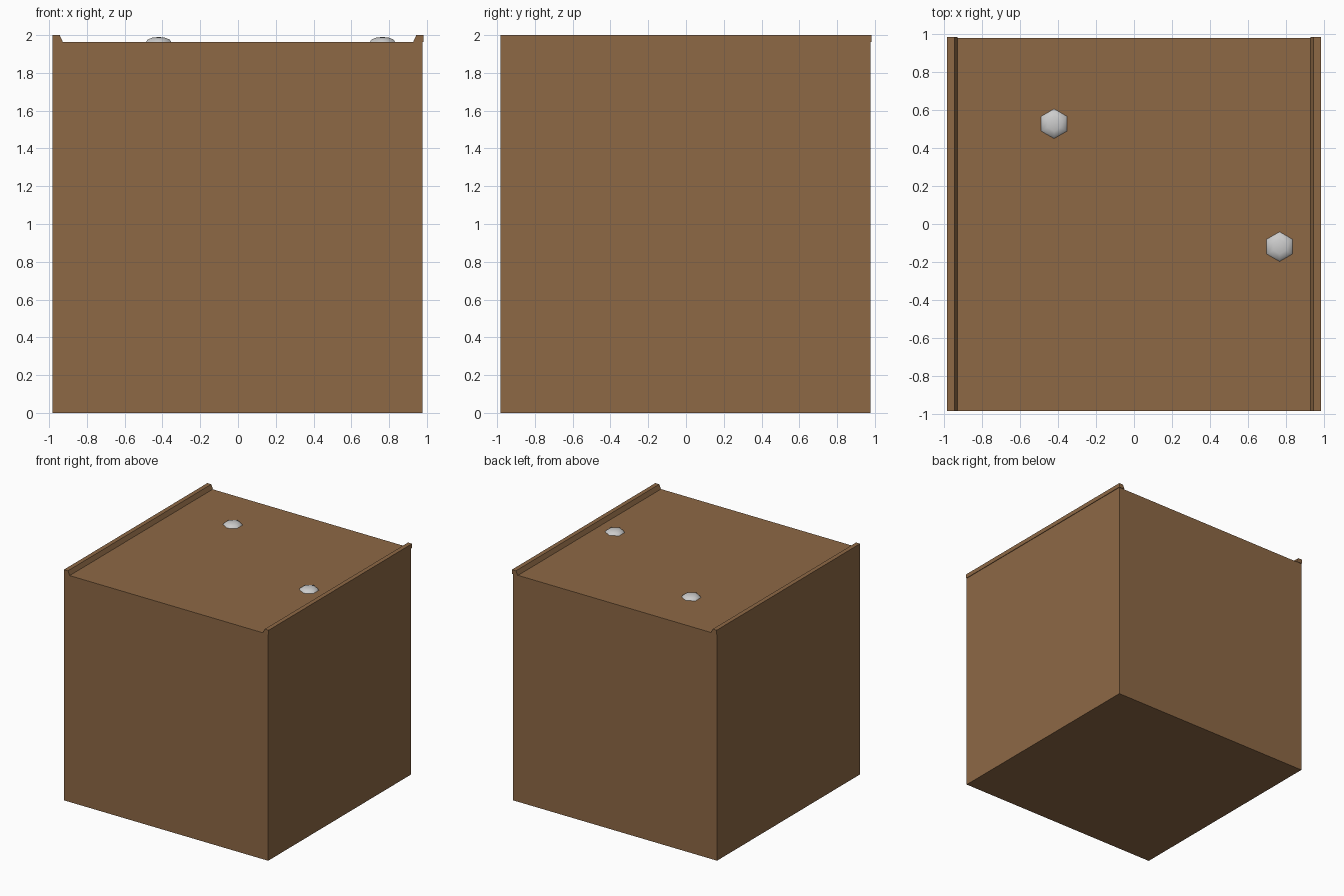
import bpy, bmesh, math

if "Cube" in bpy.data.objects:
    bpy.data.objects.remove(bpy.data.objects["Cube"])

EDGE = 0.982      # outer limit of the rims
BODY = 0.977      # block stops slightly short on the right and back
DECK = 1.963      # top of the block

wood = bpy.data.materials.new("brown")
wood.diffuse_color = (0.27, 0.14, 0.06, 1)
wood.use_nodes = True
wood.node_tree.nodes["Principled BSDF"].inputs["Base Color"].default_value = wood.diffuse_color


def make_object(name, bm, mat=None):
    bmesh.ops.recalc_face_normals(bm, faces=bm.faces)
    mesh = bpy.data.meshes.new(name)
    bm.to_mesh(mesh)
    bm.free()
    ob = bpy.data.objects.new(name, mesh)
    bpy.context.collection.objects.link(ob)
    if mat:
        mesh.materials.append(mat)
    return ob


def prism(name, profile, y0, y1):
    """Extrude an x-z profile along y."""
    bm = bmesh.new()
    face = bm.faces.new([bm.verts.new((x, y0, z)) for x, z in profile])
    new = bmesh.ops.extrude_face_region(bm, geom=[face])["geom"]
    verts = [g for g in new if isinstance(g, bmesh.types.BMVert)]
    bmesh.ops.translate(bm, verts=verts, vec=(0, y1 - y0, 0))
    return make_object(name, bm, wood)


def stud(name, x, y, radius=0.078, height=0.027, sides=6):
    """Low six-sided dome sitting on the deck."""
    bm = bmesh.new()
    rings = []
    for a in (0, 30, 60):
        r, z = radius * math.cos(math.radians(a)), height * math.sin(math.radians(a))
        rings.append([bm.verts.new((r * math.sin(math.tau * i / sides),
                                    r * math.cos(math.tau * i / sides), z))
                      for i in range(sides)])
    tip = bm.verts.new((0, 0, height))
    bm.faces.new(rings[0])
    for i in range(sides):
        j = (i + 1) % sides
        for low, high in zip(rings, rings[1:]):
            bm.faces.new((low[i], low[j], high[j], high[i]))
        bm.faces.new((rings[-1][i], rings[-1][j], tip))
    for f in bm.faces:
        f.smooth = len(f.verts) < sides
    ob = make_object(name, bm)
    ob.location = (x, y, DECK)


# Main block
prism("block", [(-EDGE, 0), (BODY, 0), (BODY, DECK), (-EDGE, DECK)], -EDGE, BODY)

# Raised side rims with a sloped inner face
for name, s in (("left_rim", -1), ("right_rim", 1)):
    prism(name, [(s * EDGE, DECK), (s * EDGE, 2.0), (s * 0.944, 2.0), (s * 0.927, DECK)],
          -EDGE, EDGE)

# Grey studs on the deck
stud("stud_back", -0.42, 0.527)
stud("stud_right", 0.765, -0.119)
